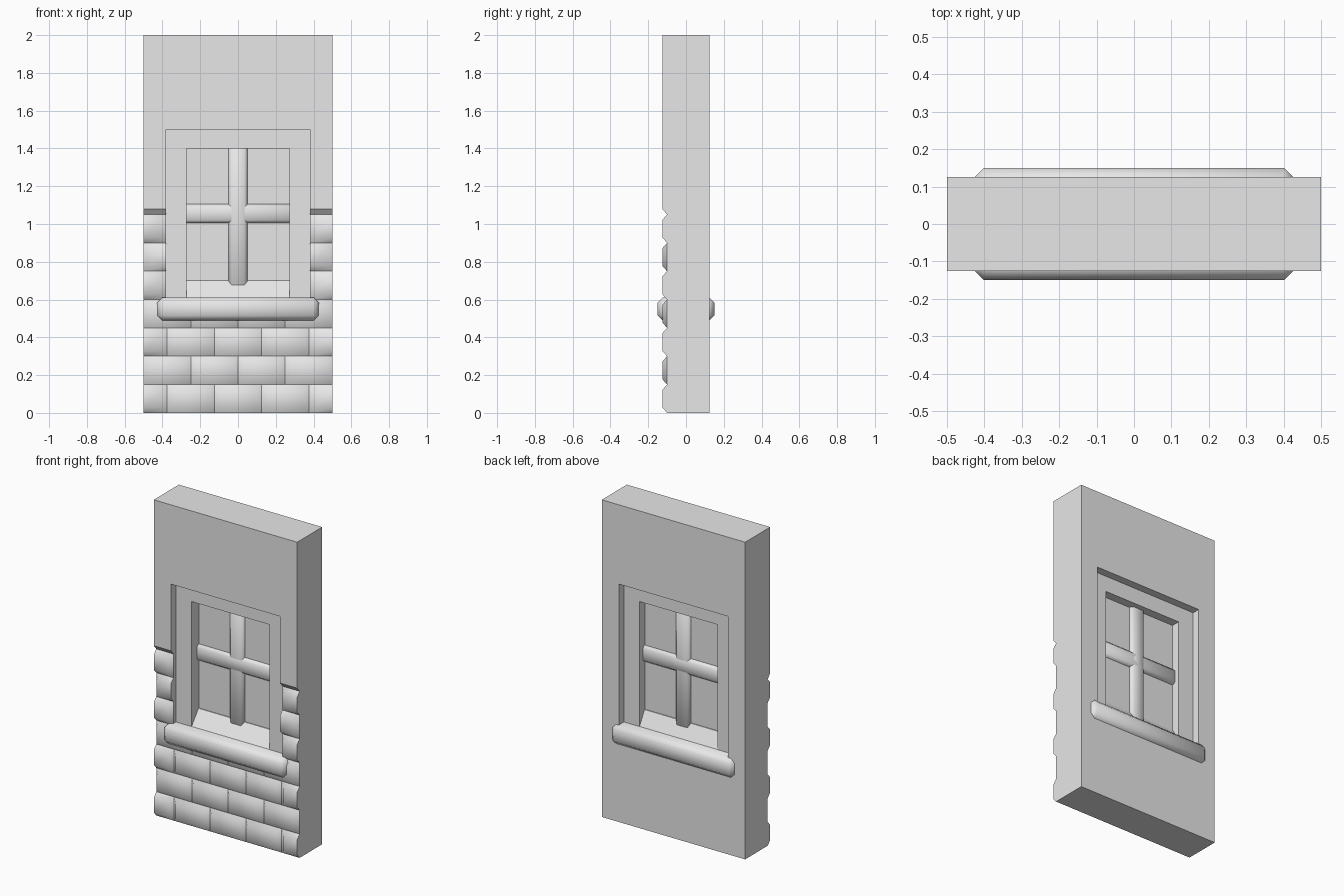
import bpy, bmesh
from math import radians

default = bpy.data.objects.get("Cube")
if default:
    bpy.data.objects.remove(default, do_unlink=True)

# One plain grey for everything
grey = bpy.data.materials.new("plain_grey")
grey.use_nodes = True
grey.diffuse_color = (0.8, 0.8, 0.8, 1)
grey.node_tree.nodes["Principled BSDF"].inputs["Base Color"].default_value = grey.diffuse_color


def finish(name, bm, smooth=False):
    bmesh.ops.recalc_face_normals(bm, faces=bm.faces)
    mesh = bpy.data.meshes.new(name)
    bm.to_mesh(mesh)
    bm.free()
    mesh.materials.append(grey)
    if smooth:
        mesh.shade_smooth()
        mesh.set_sharp_from_angle(angle=radians(62))
    obj = bpy.data.objects.new(name, mesh)
    bpy.context.collection.objects.link(obj)
    return obj


def prism(name, outline, low, high, along_x=True):
    """Extrude a (y, z) outline along x, or an (x, z) outline along y."""
    bm = bmesh.new()
    place = (lambda p, d: (d, p[0], p[1])) if along_x else (lambda p, d: (p[0], d, p[1]))
    near = [bm.verts.new(place(p, low)) for p in outline]
    far = [bm.verts.new(place(p, high)) for p in outline]
    bm.faces.new(near)
    bm.faces.new(far)
    for i in range(len(outline)):
        j = (i + 1) % len(outline)
        bm.faces.new((near[i], near[j], far[j], far[i]))
    return finish(name, bm)


def box(name, x, y, z, bevel=0.0):
    bm = bmesh.new()
    bmesh.ops.create_cube(bm, size=1)
    for v in bm.verts:
        v.co = [(r[0] + r[1]) / 2 + c * (r[1] - r[0]) for c, r in zip(v.co, (x, y, z))]
    if bevel:
        bmesh.ops.bevel(bm, geom=bm.edges[:], offset=bevel, segments=1, affect='EDGES')
    return finish(name, bm, bevel > 0)


HALF, FACE, BED, OPEN = 0.5, -0.125, -0.1, 0.38

# Wall slab: chamfered overhang above the brick bed, cut through by the opening
wall = prism("wall", [(FACE, 2), (FACE, 1.08), (BED, 1.05), (BED, 0),
                      (-FACE, 0), (-FACE, 2)], -HALF, HALF)
cutter = box("opening_cutter", (-OPEN, OPEN), (-1, 1), (0.55, 1.5))
cutter.hide_render = True
cut = wall.modifiers.new("opening", 'BOOLEAN')
cut.operation, cut.object, cut.solver = 'DIFFERENCE', cutter, 'EXACT'
bpy.context.view_layer.objects.active = wall
bpy.ops.object.modifier_apply(modifier=cut.name)
bpy.data.objects.remove(cutter, do_unlink=True)

# Bricks: staggered courses of chamfered blocks, trimmed at the wall ends and opening
bricks = bmesh.new()
CHAMFER, COURSE = 0.028, 0.15


def brick(x0, x1, z0, trim_left, trim_right):
    a = x0 if trim_left else x0 + CHAMFER
    b = x1 if trim_right else x1 - CHAMFER
    z1 = z0 + COURSE
    c, d = z0 + CHAMFER, z1 - CHAMFER
    back = [bricks.verts.new((x, BED, z)) for x, z in ((x0, z0), (x1, z0), (x1, z1), (x0, z1))]
    front = [bricks.verts.new((x, FACE, z)) for x, z in ((a, c), (b, c), (b, d), (a, d))]
    bricks.faces.new(front)
    bricks.faces.new(back[::-1])
    for i in range(4):
        j = (i + 1) % 4
        bricks.faces.new((back[i], back[j], front[j], front[i]))


for row in range(7):
    z = row * COURSE
    half_row = row % 2 == 0
    if row >= 4:
        # Short pieces either side of the window
        brick(-HALF, -OPEN, z, half_row, not half_row)
        brick(OPEN, HALF, z, not half_row, half_row)
        continue
    joints = [-0.375, -0.125, 0.125, 0.375] if half_row else [-0.25, 0, 0.25]
    ends = [-HALF] + joints + [HALF]
    for i, (x0, x1) in enumerate(zip(ends, ends[1:])):
        brick(x0, x1, z, half_row and i == 0, half_row and i == len(joints))
finish("bricks", bricks, True)

# Window frame: an upside-down U standing on the sill
IN = 0.272
prism("window_frame", [(-OPEN, 0.57), (-OPEN, 1.5), (OPEN, 1.5), (OPEN, 0.57),
                       (IN, 0.57), (IN, 1.4), (-IN, 1.4), (-IN, 0.57)], -0.075, 0.075, False)

# Sloped bottom rail, glass and glazing bars
prism("bottom_rail", [(-0.075, 0.57), (-0.075, 0.61), (-0.005, 0.7), (0.025, 0.7),
                      (0.075, 0.61), (0.075, 0.57)], -IN, IN)
box("window_pane", (-IN, IN), (0, 0.02), (0.6, 1.4))
box("upright_bar", (-0.05, 0.05), (-0.022, 0.042), (0.66, 1.42), 0.015)
box("cross_bar", (-0.29, 0.29), (-0.022, 0.042), (1.005, 1.105), 0.015)

# Sill running through the wall and out on both sides
box("window_sill", (-0.428, 0.428), (-0.15, 0.15), (0.488, 0.612), 0.027)
